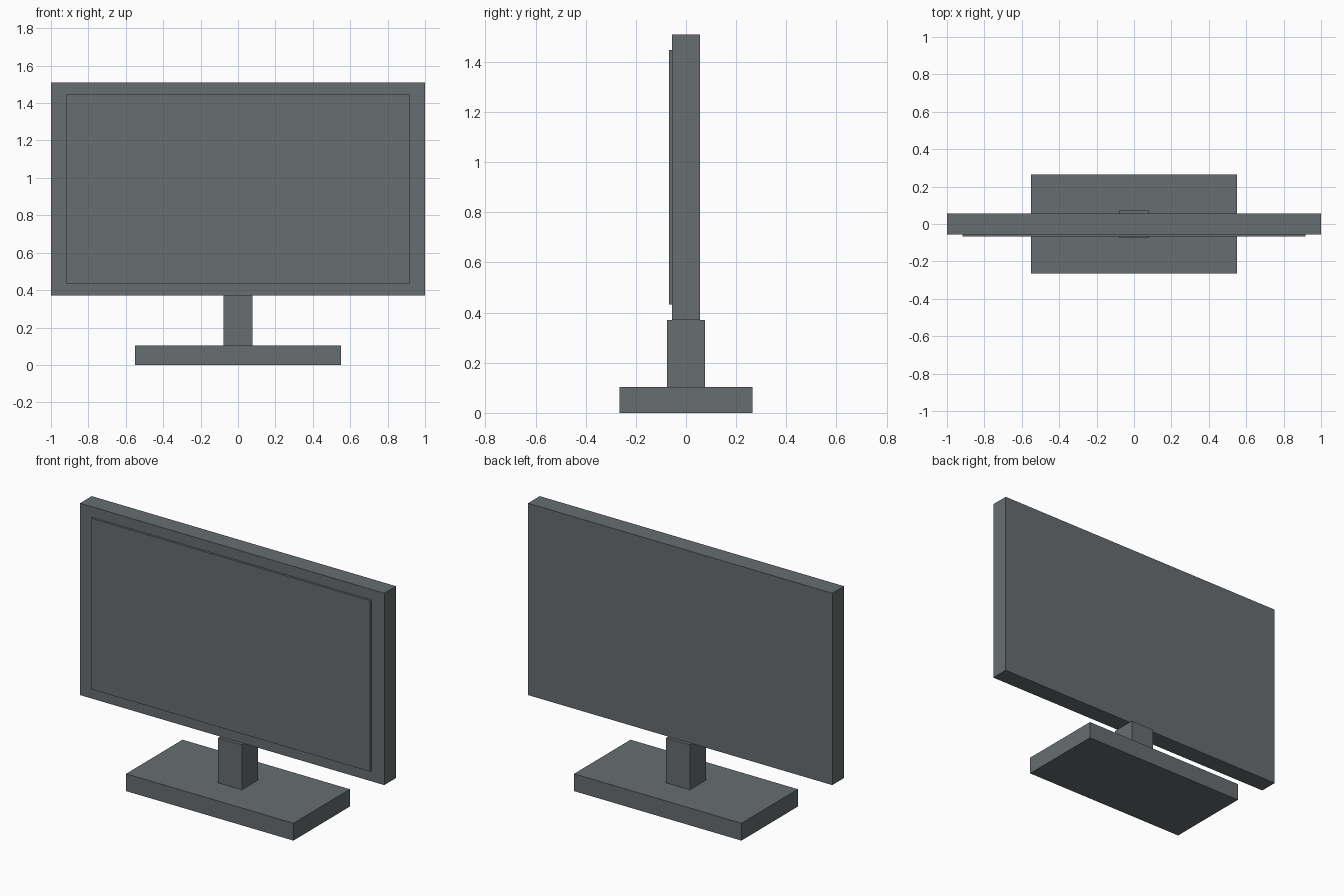
import bpy

# Remove the default object
cube = bpy.data.objects.get("Cube")
if cube:
    bpy.data.objects.remove(cube, do_unlink=True)

# One slate grey for every part
slate = bpy.data.materials.new("slate_grey")
slate.use_nodes = True
colour = (0.135, 0.153, 0.163, 1)
slate.diffuse_color = colour
slate.node_tree.nodes["Principled BSDF"].inputs["Base Color"].default_value = colour


def box(name, half_width, y_range, z_range):
    """Flat-sided box centred on x = 0."""
    (y0, y1), (z0, z1) = y_range, z_range
    bpy.ops.mesh.primitive_cube_add(size=1, location=(0, (y0 + y1) / 2, (z0 + z1) / 2))
    part = bpy.context.object
    part.name = name
    part.scale = (2 * half_width, y1 - y0, z1 - z0)
    bpy.ops.object.transform_apply(location=False, rotation=False, scale=True)
    part.data.materials.append(slate)
    return part


# Foot and neck
box("stand_base", 0.55, (-0.265, 0.265), (0, 0.103))
box("stand_neck", 0.078, (-0.075, 0.075), (0.103, 0.37))

# Housing with the raised screen on its front
box("monitor_housing", 1.0, (-0.055, 0.055), (0.37, 1.51))
box("screen_panel", 0.917, (-0.068, -0.055), (0.432, 1.448))
